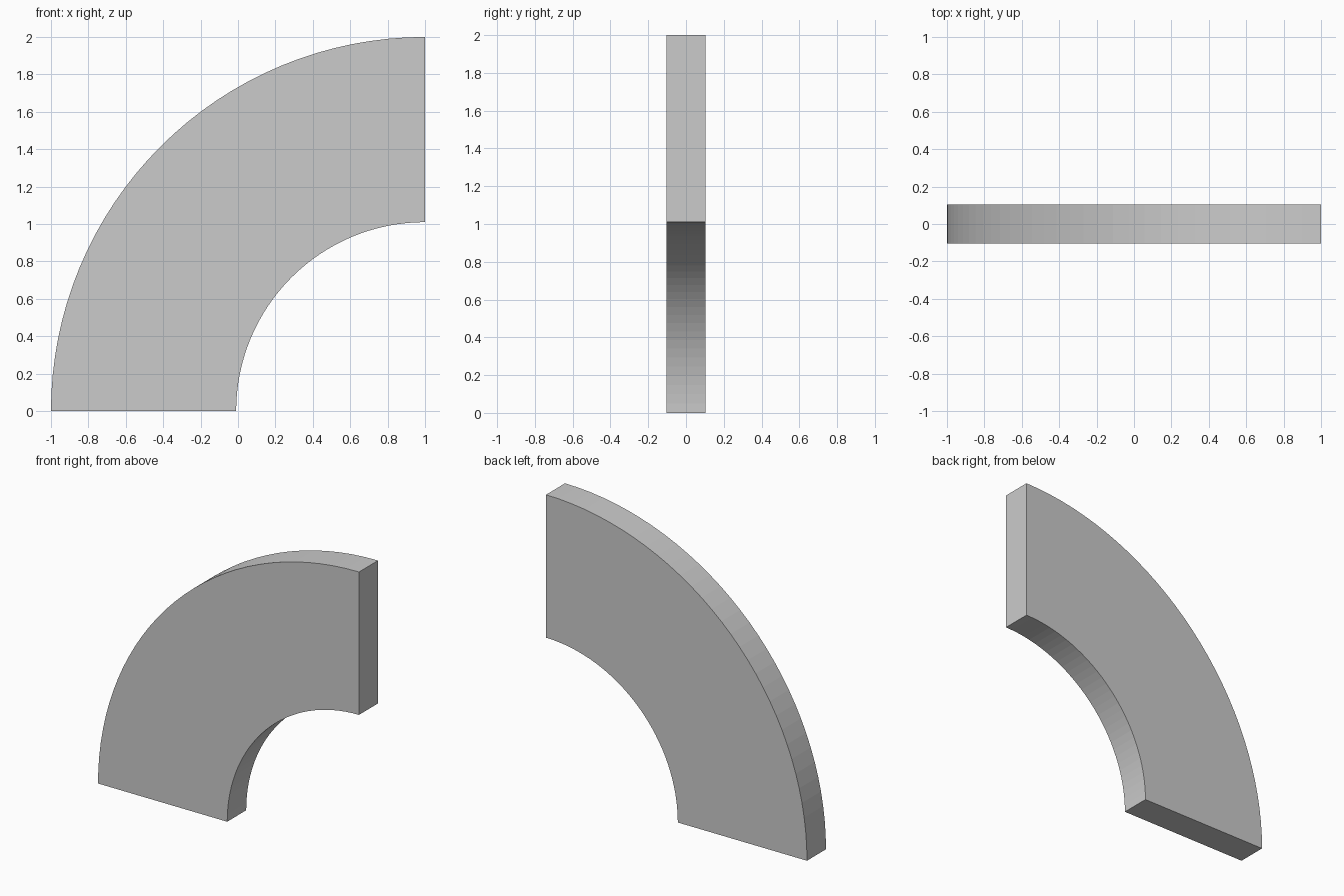
import bpy, bmesh
from math import sin, cos, pi

if "Cube" in bpy.data.objects:
    bpy.data.objects.remove(bpy.data.objects["Cube"])

OUTER, INNER, HALF, STEPS = 2.0, 1.01, 0.104, 32


def arc(radius):
    # Quarter circle around (1, 0), from the floor up to the top
    return [(1 - radius * cos(pi / 2 * i / STEPS), radius * sin(pi / 2 * i / STEPS))
            for i in range(STEPS + 1)]


# Quarter ring: front profile extruded through its thickness
bm = bmesh.new()
profile = arc(OUTER) + arc(INNER)[::-1]
face = bm.faces.new([bm.verts.new((x, -HALF, z)) for x, z in profile])
result = bmesh.ops.extrude_face_region(bm, geom=[face])
moved = [v for v in result["geom"] if isinstance(v, bmesh.types.BMVert)]
bmesh.ops.translate(bm, verts=moved, vec=(0, 2 * HALF, 0))
bmesh.ops.recalc_face_normals(bm, faces=bm.faces)

mesh = bpy.data.meshes.new("quarter_ring")
bm.to_mesh(mesh)
bm.free()
ring = bpy.data.objects.new("quarter_ring", mesh)
bpy.context.collection.objects.link(ring)
